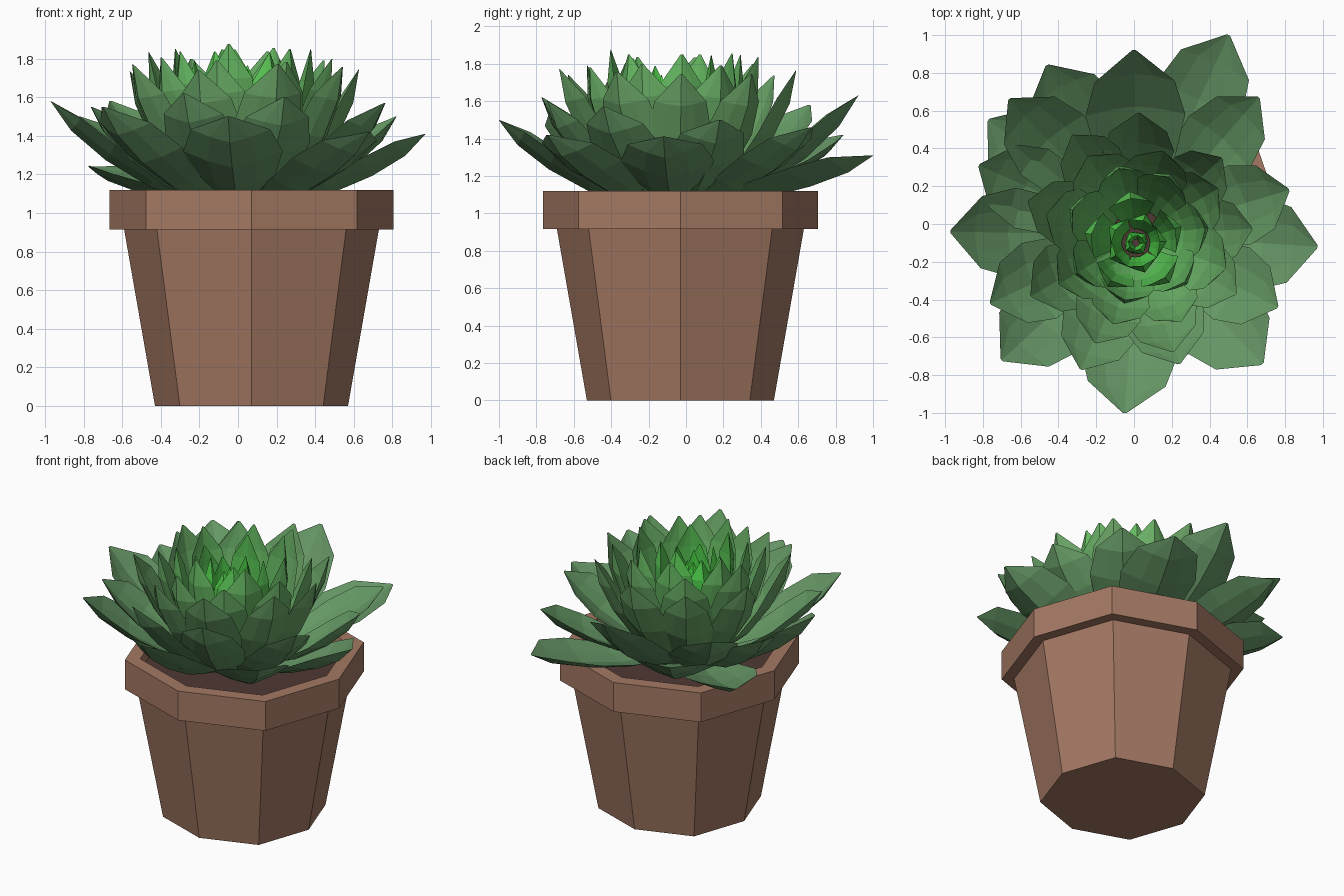
import bpy, math, random
from mathutils import Vector

if "Cube" in bpy.data.objects:
    bpy.data.objects.remove(bpy.data.objects["Cube"])

random.seed(4)


def material(name, rgb):
    m = bpy.data.materials.new(name)
    m.diffuse_color = (*rgb, 1)
    m.use_nodes = True
    m.node_tree.nodes["Principled BSDF"].inputs["Base Color"].default_value = m.diffuse_color
    return m


def make_object(name, verts, faces, mat):
    me = bpy.data.meshes.new(name)
    me.from_pydata(verts, [], faces)
    me.update()
    ob = bpy.data.objects.new(name, me)
    bpy.context.collection.objects.link(ob)
    me.materials.append(mat)
    return ob


# --- Pot: eight-sided turned profile, slightly squared ---
POT_X, POT_Y = 0.07, -0.03


def octagon(r, z):
    pts = []
    for i in range(8):
        a = i * math.pi / 4
        k = r * (1.05 if i % 2 else 1.0)
        pts.append((POT_X + k * math.cos(a), POT_Y + k * math.sin(a), z))
    return pts


def turned(name, profile, mat):
    verts, faces = [], []
    for r, z in profile:
        verts += octagon(r, z)
    for j in range(len(profile) - 1):
        for i in range(8):
            k = (i + 1) % 8
            faces.append((j * 8 + i, j * 8 + k, j * 8 + 8 + k, j * 8 + 8 + i))
    faces.append(tuple(reversed(range(8))))
    top = (len(profile) - 1) * 8
    faces.append(tuple(range(top, top + 8)))
    return make_object(name, verts, faces, mat)


clay = material("clay", (0.37, 0.19, 0.125))
earth = material("earth", (0.08, 0.04, 0.035))
turned("pot", [(0.5, 0), (0.66, 0.915), (0.735, 0.915), (0.735, 1.12),
               (0.64, 1.12), (0.625, 1.03)], clay)
turned("soil", [(0.62, 1.0), (0.628, 1.06)], earth)

# --- Leaves: cupped, pointed, lens-shaped in section ---
CENTRE = Vector((0.02, -0.06, 0))
HEART = Vector((0.01, -0.10, 0))
UP = Vector((0, 0, 1))
ROWS = [(0, 0.5), (0.3, 0.8), (0.58, 1.0), (0.82, 0.8), (1, 0.04)]
COLS = [-1, -0.5, 0, 0.5, 1]


def add_leaf(verts, faces, centre, tip, half, base_r, out, rise, thick):
    tip = Vector(tip)
    d = tip - centre
    d.z = 0
    reach = d.length
    d.normalize()
    side = UP.cross(d)
    base = centre + d * base_r + UP * 1.08
    ctrl = base + d * (reach - base_r) * out + UP * (tip.z - 1.08) * rise
    start = len(verts)
    for layer in (0, 1):
        for v, w in ROWS:
            p = base * (1 - v) ** 2 + ctrl * 2 * v * (1 - v) + tip * v * v
            t = ((ctrl - base) * (1 - v) + (tip - ctrl) * v).normalized()
            n = t.cross(side)
            for u in COLS:
                cup = 0.28 * half * w * (abs(u) ** 1.5 - 0.4 * (1 - v))
                drop = layer * thick * (1 - abs(u)) * min(1, w * 1.3)
                verts.append(p + side * (half * w * u) + n * (cup * (v < 1) - drop))
    nc, size = len(COLS), len(COLS) * len(ROWS)
    for r in range(len(ROWS) - 1):
        for c in range(nc - 1):
            a = start + r * nc + c
            quad = (a, a + nc, a + nc + 1, a + 1)
            faces.append(tuple(reversed(quad)))
            # underside shares the outline of the upper side
            low = []
            for q in quad:
                edge = (q - start) % nc in (0, nc - 1)
                low.append(q if edge else q + size)
            faces.append(tuple(low))


def ring_tips(n, r, z, phase, jitter, centre=CENTRE):
    tips = []
    for i in range(n):
        a = phase + math.tau * i / n + random.uniform(-0.08, 0.08)
        k = r + random.uniform(-jitter, jitter)
        tips.append((centre.x + k * math.cos(a), centre.y + k * math.sin(a),
                     z + random.uniform(-0.03, 0.03)))
    return tips


outer = [(-0.97, -0.04, 1.58), (0.97, -0.12, 1.41), (-0.05, -1.0, 1.50),
         (0.50, 1.0, 1.31), (0.0, 0.92, 1.63), (-0.46, 0.84, 1.42),
         (-0.70, -0.72, 1.55), (0.68, -0.74, 1.42), (-0.77, 0.55, 1.24)]
second = [(0.82, 0.18, 1.50), (0.66, 0.67, 1.46), (-0.66, 0.66, 1.58),
          (-0.82, 0.31, 1.50), (-0.76, -0.42, 1.55), (-0.28, -0.77, 1.62),
          (0.24, -0.74, 1.60), (0.76, -0.44, 1.57)]

# name, centre, tips, half width, base radius, outward bend, rise, thickness, colour
rings = [
    ("outer_leaves", CENTRE, outer, 0.25, 0.20, 0.56, 0.24, 0.03,
     (0.13, 0.30, 0.13)),
    ("second_leaves", CENTRE, second, 0.22, 0.18, 0.60, 0.28, 0.03,
     (0.13, 0.32, 0.13)),
    ("third_leaves", CENTRE, ring_tips(9, 0.63, 1.75, 0.1, 0.03), 0.18, 0.17,
     0.66, 0.30, 0.03, (0.14, 0.36, 0.13)),
    ("fourth_leaves", CENTRE, ring_tips(8, 0.49, 1.81, 0.5, 0.03), 0.17, 0.15,
     0.76, 0.32, 0.03, (0.14, 0.42, 0.13)),
    ("fifth_leaves", CENTRE, ring_tips(7, 0.36, 1.86, 0.1, 0.02), 0.14, 0.13,
     0.90, 0.36, 0.03, (0.13, 0.48, 0.12)),
    ("inner_leaves", HEART, ring_tips(5, 0.22, 1.82, 0.4, 0.02, HEART), 0.12,
     0.12, 1.15, 0.4, 0.035, (0.10, 0.56, 0.09)),
    ("heart_leaves", HEART, ring_tips(5, 0.13, 1.77, 0.0, 0.01, HEART), 0.085,
     0.07, 1.2, 0.45, 0.035, (0.08, 0.64, 0.07)),
    ("bud_leaves", HEART, ring_tips(4, 0.04, 1.71, 0.6, 0.005, HEART), 0.06,
     0.015, 1.2, 0.45, 0.03, (0.07, 0.70, 0.06)),
]
for name, centre, tips, half, base_r, out, rise, thick, rgb in rings:
    verts, faces = [], []
    for tip in tips:
        add_leaf(verts, faces, centre, tip, half * random.uniform(0.94, 1.06),
                 base_r, out, rise, thick)
    make_object(name, verts, faces, material(name + "_green", rgb))
